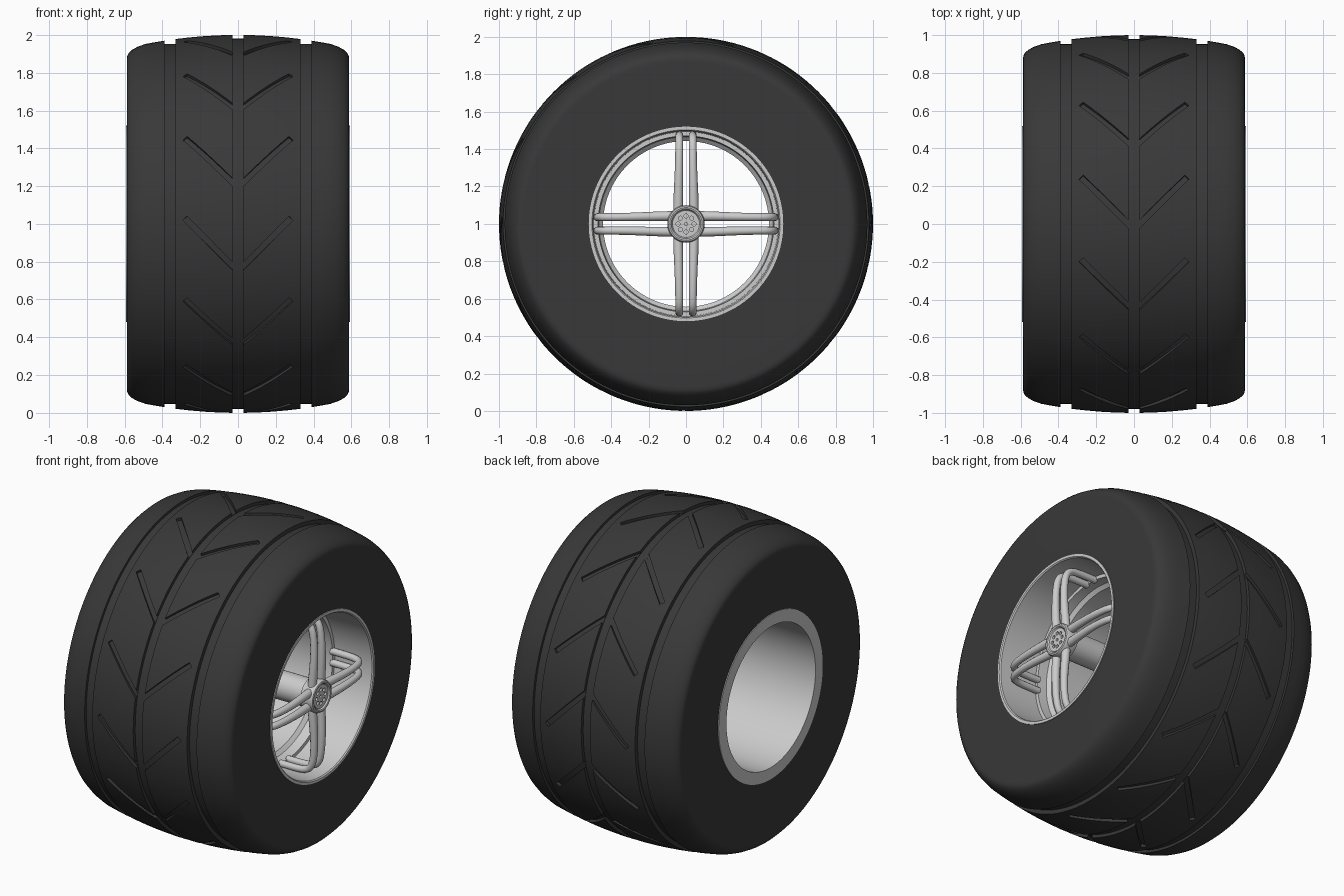
import bpy, bmesh, math
from mathutils import Vector

if "Cube" in bpy.data.objects:
    bpy.data.objects.remove(bpy.data.objects["Cube"])

CZ = 1.0  # axle height


def pt(x, r, a):
    # a = 0 faces the front (-y), growing towards +z
    return Vector((x, -r * math.cos(a), CZ + r * math.sin(a)))


def finish(bm, name):
    bmesh.ops.recalc_face_normals(bm, faces=bm.faces)
    me = bpy.data.meshes.new(name)
    bm.to_mesh(me)
    bm.free()
    ob = bpy.data.objects.new(name, me)
    bpy.context.collection.objects.link(ob)
    return ob


def select(ob):
    bpy.ops.object.select_all(action='DESELECT')
    ob.select_set(True)
    bpy.context.view_layer.objects.active = ob


def smooth(ob, deg=30):
    select(ob)
    bpy.ops.object.shade_smooth_by_angle(angle=math.radians(deg))


def lathe(name, profile, n=128):
    # closed (x, radius) profile turned around the axle
    bm = bmesh.new()
    rings = [[bm.verts.new(pt(x, r, 2 * math.pi * i / n)) for x, r in profile] for i in range(n)]
    m = len(profile)
    for i in range(n):
        a, b = rings[i], rings[(i + 1) % n]
        for j in range(m):
            k = (j + 1) % m
            bm.faces.new((a[j], a[k], b[k], b[j]))
    return finish(bm, name)


def loft(bm, sections):
    # capped bar through equal-sized vertex loops
    loops = [[bm.verts.new(p) for p in s] for s in sections]
    for a, b in zip(loops, loops[1:]):
        for j in range(len(a)):
            k = (j + 1) % len(a)
            bm.faces.new((a[j], a[k], b[k], b[j]))
    bm.faces.new(loops[0])
    bm.faces.new(loops[-1])


def cut(ob, cutter):
    mod = ob.modifiers.new("cut", 'BOOLEAN')
    mod.operation = 'DIFFERENCE'
    mod.solver = 'EXACT'
    mod.object = cutter
    select(ob)
    bpy.ops.object.modifier_apply(modifier=mod.name)
    bpy.data.objects.remove(cutter)


def crown(x):
    return 1.0 - 0.2 * x * x


# Tyre: half profile with round grooves, mirrored in x
half = [(0.03, 0.98), (0.03, crown(0.03))]
half += [(x, crown(x)) for x in (0.10, 0.18, 0.26, 0.33)]
half += [(0.33, 0.953), (0.39, 0.953)]
half += [(x, crown(x)) for x in (0.39, 0.44, 0.49)]
half += [(0.53, 0.938), (0.56, 0.922), (0.578, 0.905), (0.586, 0.89), (0.587, 0.87), (0.587, 0.515)]
tyre = lathe("tyre", half + [(-x, r) for x, r in reversed(half)], 144)

# Slanted tread grooves, 14 mirrored pairs
bm = bmesh.new()
for i in range(14):
    for s in (1, -1):
        secs = []
        for j in range(7):
            t = j / 6
            x = 0.02 + 0.26 * t
            a = 0.03 + 2 * math.pi * i / 14 - 0.265 * (1 - t)
            w = 0.011
            r0 = crown(x) - 0.017
            secs.append([pt(s * (x + w), r0, a - w), pt(s * (x + w), 1.03, a - w),
                         pt(s * (x - w), 1.03, a + w), pt(s * (x - w), r0, a + w)])
        loft(bm, secs)
cut(tyre, finish(bm, "groove_cutter"))
smooth(tyre)
mat = bpy.data.materials.new("rubber")
mat.diffuse_color = (0.04, 0.04, 0.04, 1)
mat.use_nodes = True
mat.node_tree.nodes["Principled BSDF"].inputs["Base Color"].default_value = mat.diffuse_color
tyre.data.materials.append(mat)

# Rim barrel, stepped behind the spokes
rim = lathe("rim_barrel", [(0.592, 0.52), (0.592, 0.503), (0.585, 0.497), (0.33, 0.492), (0.33, 0.47),
                           (0.27, 0.465), (0.25, 0.443), (-0.592, 0.443), (-0.592, 0.52)])
smooth(rim)

# Paired spokes: four pairs of round bars bending back to the rim
cu = bpy.data.curves.new("spokes", 'CURVE')
cu.dimensions = '3D'
cu.bevel_depth = 0.021
cu.bevel_resolution = 4
cu.resolution_u = 6
cu.use_fill_caps = True
path = [(0.545, 0.05, 0.042, 1.25), (0.55, 0.12, 0.042, 1.25), (0.56, 0.24, 0.038, 1.1),
        (0.555, 0.38, 0.036, 1), (0.53, 0.475, 0.036, 1), (0.44, 0.475, 0.036, 1), (0.32, 0.475, 0.036, 1)]
for k in range(4):
    a = k * math.pi / 2
    for s in (1, -1):
        sp = cu.splines.new('NURBS')
        sp.points.add(len(path) - 1)
        for p, (x, r, off, rad) in zip(sp.points, path):
            p.co = (*(pt(x, r, a) + Vector((0, math.sin(a), math.cos(a))) * off * s), 1)
            p.radius = rad
        sp.order_u = 4
        sp.use_endpoint_u = True
spokes = bpy.data.objects.new("spokes", cu)
bpy.context.collection.objects.link(spokes)
select(spokes)
bpy.ops.object.convert(target='MESH')
smooth(bpy.context.object, 40)


def disc(bm, r, x0, x1, n, y=0, z=0):
    secs = [[Vector((x, y + r * math.cos(2 * math.pi * i / n), CZ + z + r * math.sin(2 * math.pi * i / n)))
             for i in range(n)] for x in (x0, x1)]
    loft(bm, secs)


# Hub collar, perforated cap and axle tube
collar = lathe("hub_collar", [(0.50, 0.07), (0.50, 0.095), (0.52, 0.10), (0.575, 0.10), (0.585, 0.095),
                              (0.588, 0.087), (0.585, 0.079), (0.575, 0.074), (0.57, 0.07)], 48)
smooth(collar)
bm = bmesh.new()
disc(bm, 0.072, 0.51, 0.578, 48)
cap = finish(bm, "hub_cap")
bm = bmesh.new()
disc(bm, 0.009, 0.55, 0.60, 16)
for i in range(8):
    a = i * math.pi / 4
    disc(bm, 0.011, 0.55, 0.60, 16, 0.043 * math.cos(a), 0.043 * math.sin(a))
cut(cap, finish(bm, "hole_cutter"))
smooth(cap)
bm = bmesh.new()
disc(bm, 0.085, 0.02, 0.52, 48)
smooth(finish(bm, "axle_tube"))
